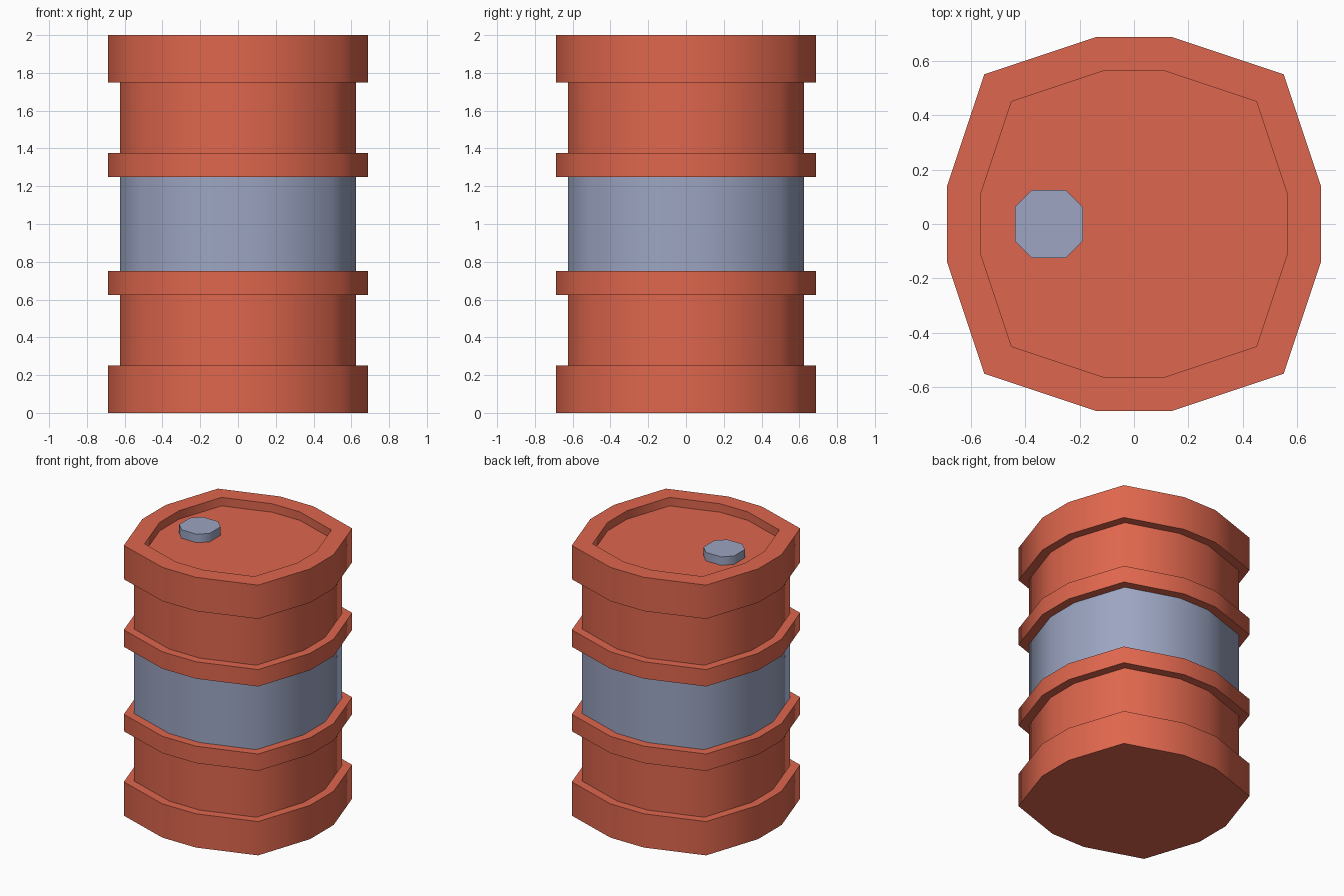
import bpy, bmesh, math

if "Cube" in bpy.data.objects:
    bpy.data.objects.remove(bpy.data.objects["Cube"])


def make_material(name, color):
    m = bpy.data.materials.new(name)
    m.diffuse_color = (*color, 1)
    m.use_nodes = True
    m.node_tree.nodes["Principled BSDF"].inputs["Base Color"].default_value = m.diffuse_color
    return m


RED = make_material("barrel red", (0.73, 0.133, 0.074))
STEEL = make_material("blue grey steel", (0.332, 0.376, 0.539))


def twelve_sided(r):
    # rounded square: each quarter has a chamfered corner point
    quarter = [(r, -0.2 * r), (r, 0.2 * r), (0.8 * r, 0.8 * r)]
    pts = []
    for _ in range(4):
        pts += quarter
        quarter = [(-y, x) for x, y in quarter]
    return pts


def eight_sided(r):
    quarter = [(r, -r / 2), (r, r / 2)]
    pts = []
    for _ in range(4):
        pts += quarter
        quarter = [(-y, x) for x, y in quarter]
    return pts


def stack(name, outline, profile, mats, rule=None, center=(0, 0), smooth=60):
    """Loft an outline through (radius, height) pairs and cap both ends."""
    bm = bmesh.new()
    rings = [[bm.verts.new((x + center[0], y + center[1], z)) for x, y in outline(r)]
             for r, z in profile]
    n = len(rings[0])
    for a, b in zip(rings, rings[1:]):
        for i in range(n):
            j = (i + 1) % n
            bm.faces.new((a[i], a[j], b[j], b[i]))
    bm.faces.new(rings[0][::-1])
    bm.faces.new(rings[-1])
    bm.normal_update()
    if rule:
        for f in bm.faces:
            f.material_index = rule(f)
    me = bpy.data.meshes.new(name)
    bm.to_mesh(me)
    bm.free()
    for m in mats:
        me.materials.append(m)
    ob = bpy.data.objects.new(name, me)
    bpy.context.collection.objects.link(ob)
    bpy.ops.object.select_all(action='DESELECT')
    ob.select_set(True)
    bpy.context.view_layer.objects.active = ob
    bpy.ops.object.shade_smooth_by_angle(angle=math.radians(smooth))
    return ob


# Drum: wide base, ribs and rim, narrower walls, sunken lid
WIDE, WALL, LID = 0.6875, 0.625, 0.5625
drum_profile = [
    (WIDE, 0), (WIDE, 0.25), (WALL, 0.25), (WALL, 0.625),
    (WIDE, 0.625), (WIDE, 0.75), (WALL, 0.75), (WALL, 1.25),
    (WIDE, 1.25), (WIDE, 1.375), (WALL, 1.375), (WALL, 1.75),
    (WIDE, 1.75), (WIDE, 2), (LID, 2), (LID, 1.9375),
]


def middle_band(f):
    return int(abs(f.normal.z) < 0.5 and 0.8 < f.calc_center_median().z < 1.2)


stack("drum", twelve_sided, drum_profile, [RED, STEEL], middle_band)

# Filler cap on the lid
stack("filler_cap", eight_sided, [(0.125, 1.9375), (0.125, 2)], [STEEL],
      center=(-0.3125, 0))
